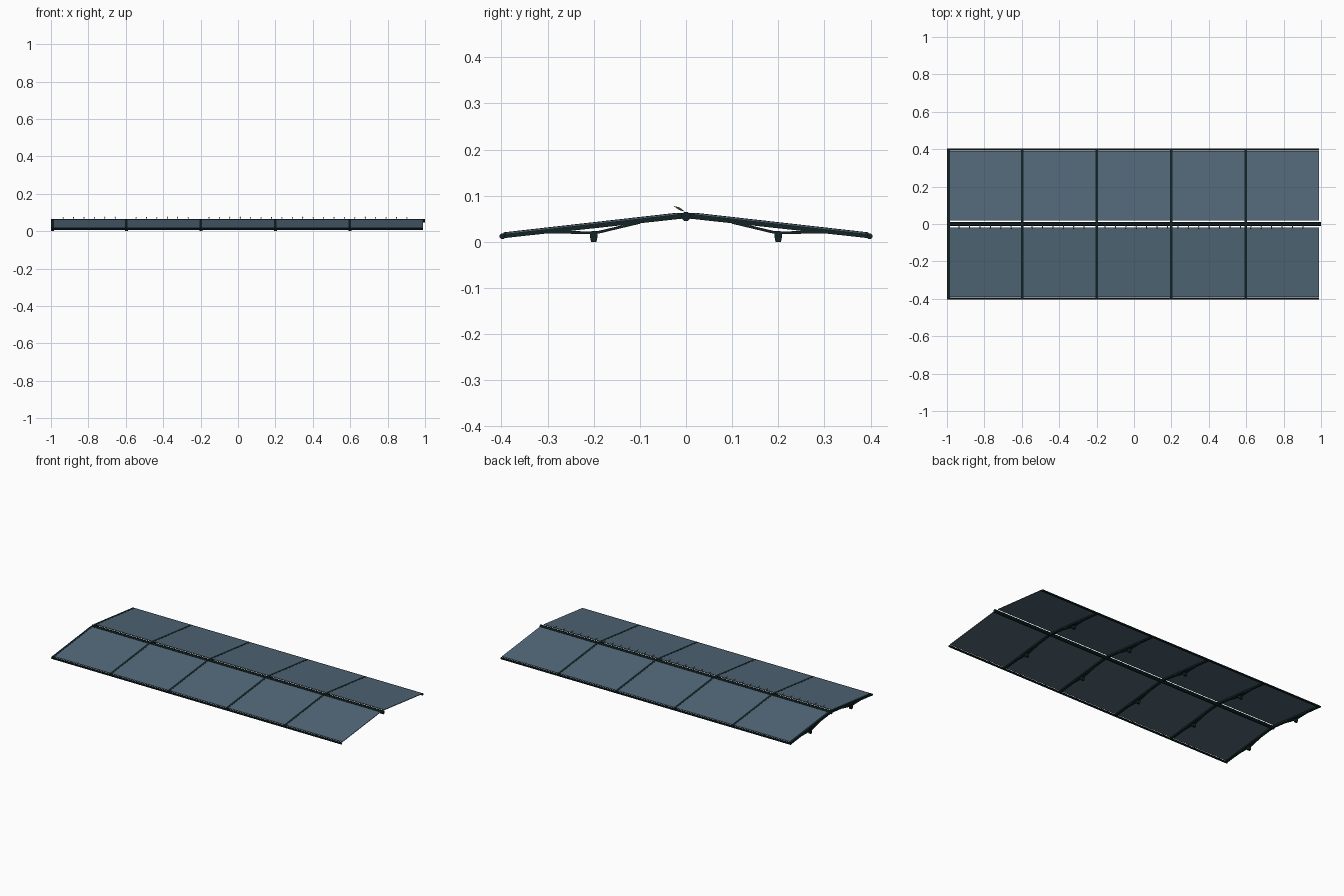
import bpy, bmesh, math
from mathutils import Vector

if "Cube" in bpy.data.objects:
    bpy.data.objects.remove(bpy.data.objects["Cube"])


def material(name, rgb):
    m = bpy.data.materials.new(name)
    m.diffuse_color = (*rgb, 1)
    m.use_nodes = True
    m.node_tree.nodes["Principled BSDF"].inputs["Base Color"].default_value = m.diffuse_color
    return m


STEEL = material("dark green steel", (0.006, 0.017, 0.018))
GLASS = material("slate blue glass", (0.085, 0.137, 0.19))
SPIKE = material("olive grey", (0.17, 0.19, 0.11))


def finish(name, bm, mat):
    bmesh.ops.recalc_face_normals(bm, faces=bm.faces)
    me = bpy.data.meshes.new(name)
    bm.to_mesh(me)
    bm.free()
    me.materials.append(mat)
    ob = bpy.data.objects.new(name, me)
    bpy.context.collection.objects.link(ob)
    return ob


def prism(bm, outline, x0, x1):
    """Extrude a (y, z) outline along x."""
    f = bm.faces.new([bm.verts.new((x0, y, z)) for y, z in outline])
    r = bmesh.ops.extrude_face_region(bm, geom=[f])
    for v in r["geom"]:
        if isinstance(v, bmesh.types.BMVert):
            v.co.x = x1


def circle(y, z, r, n=8):
    return [(y + r * math.cos(math.tau * (i + .5) / n),
             z + r * math.sin(math.tau * (i + .5) / n)) for i in range(n)]


def roof(y):
    """Height of the upper roof surface."""
    return 0.0645 - 0.113 * abs(y)


RIBS = [-0.992, -0.597, -0.199, 0.2, 0.598]
HALF = 0.007

# ridge pipe and eave pipes
bm = bmesh.new()
prism(bm, circle(0, 0.055, 0.0105), -1, 1)
finish("ridge_pipe", bm, STEEL)
for s in (-1, 1):
    bm = bmesh.new()
    prism(bm, circle(s * 0.398, 0.012, 0.0065), -1, 0.99)
    finish("eave_pipe", bm, STEEL)

# ribs: sloping rafter, lower braced chord and foot, on both sides
for x in RIBS:
    bm = bmesh.new()
    for s in (-1, 1):
        rafter = [(0, 0.0625), (0.02, roof(.02) + .0006), (0.396, roof(.396) + .0006),
                  (0.396, roof(.396) - .012), (0, 0.051)]
        chord = [(0.09, 0.047), (0.1, 0.039), (0.19, 0.0175), (0.21, 0.0165), (0.3, 0.0185),
                 (0.31, 0.024), (0.21, 0.0225), (0.19, 0.0235)]
        foot = [(0.194, 0), (0.206, 0), (0.2085, 0.012), (0.2085, 0.02),
                (0.1915, 0.02), (0.1915, 0.012)]
        prism(bm, [(s * y, z) for y, z in rafter], x - HALF, x + HALF)
        prism(bm, [(s * y, z) for y, z in chord], x - HALF * .8, x + HALF * .8)
        prism(bm, [(s * y, z) for y, z in foot], x - .008, x + .008)
    finish("roof_rib", bm, STEEL)

# glass panels between the ribs
ends = RIBS[1:] + [0.997]
for s in (-1, 1):
    for a, b in zip(RIBS, ends):
        bm = bmesh.new()
        prism(bm, [(s * y, roof(y) - d) for y, d in
                   ((.018, 0), (.391, 0), (.391, .004), (.018, .004))], a + HALF, b - HALF)
        finish("glass_panel", bm, GLASS)

# row of slim tilted spikes along the ridge
bm = bmesh.new()
for i in range(34):
    x = -0.935 + i * 0.0557
    if min(abs(x - r) for r in RIBS) < 0.014:
        continue
    mid = [bm.verts.new((x + dx, -0.014, 0.0715 + dz))
           for dx, dz in ((-.003, 0), (0, -.003), (.003, 0), (0, .003))]
    for tip in ((x, -0.028, 0.078), (x, -0.002, 0.065)):
        t = bm.verts.new(tip)
        for k in range(4):
            bm.faces.new((mid[k], mid[(k + 1) % 4], t))
finish("ridge_spikes", bm, SPIKE)
